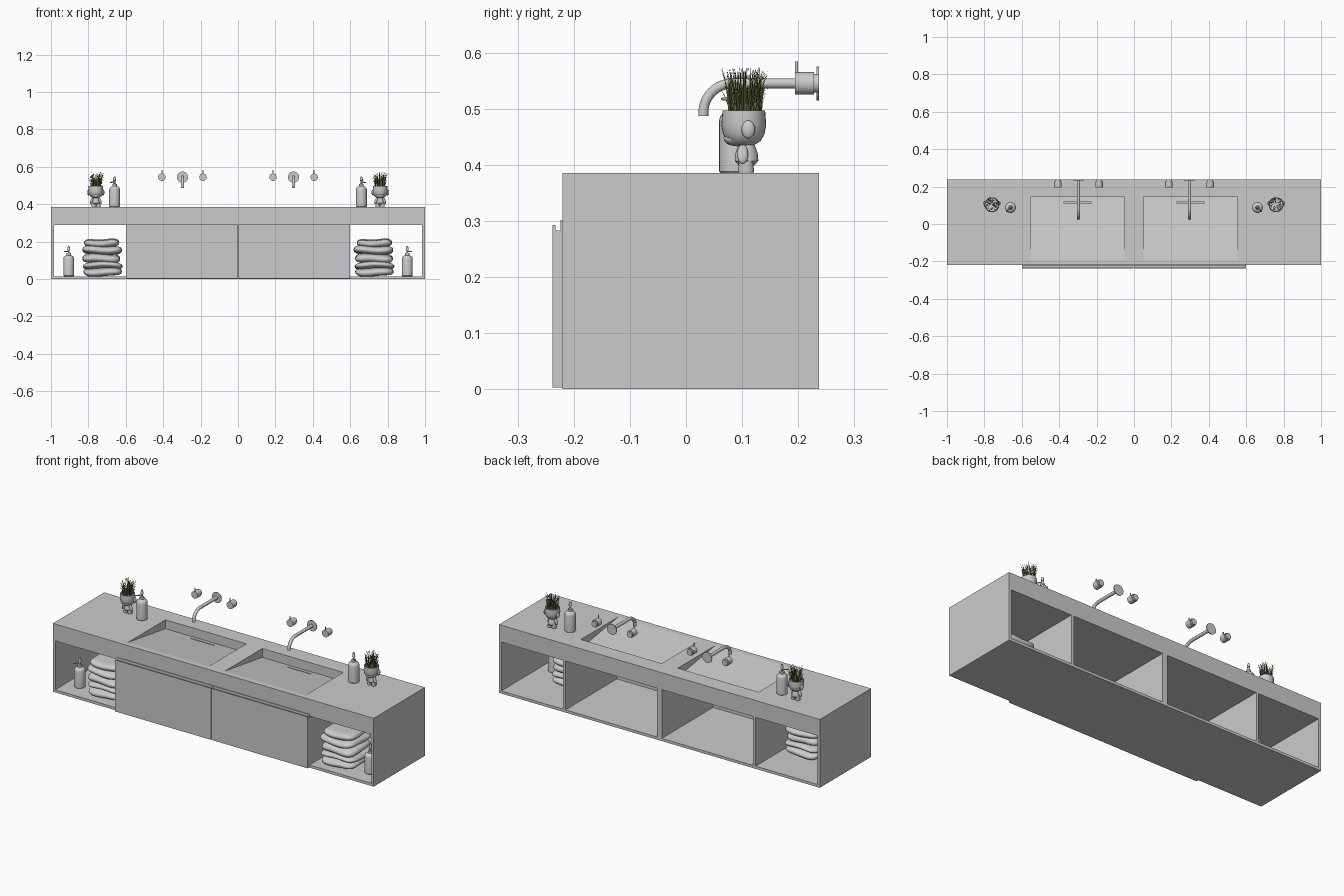
import bpy, bmesh, math, random
from mathutils import Vector, Matrix

if "Cube" in bpy.data.objects:
    bpy.data.objects.remove(bpy.data.objects["Cube"])

random.seed(4)


def finish(name, bm, smooth=True):
    bmesh.ops.recalc_face_normals(bm, faces=bm.faces)
    me = bpy.data.meshes.new(name)
    bm.to_mesh(me)
    bm.free()
    ob = bpy.data.objects.new(name, me)
    bpy.context.collection.objects.link(ob)
    bpy.ops.object.select_all(action='DESELECT')
    ob.select_set(True)
    bpy.context.view_layer.objects.active = ob
    if smooth:
        bpy.ops.object.shade_smooth_by_angle(angle=math.radians(38))
    return ob


def box(name, lo, hi):
    bm = bmesh.new()
    bmesh.ops.create_cube(bm, size=1)
    for v in bm.verts:
        v.co = Vector([lo[i] + (v.co[i] + 0.5) * (hi[i] - lo[i]) for i in range(3)])
    return finish(name, bm, False)


def prism(name, prof, x0, x1):
    """Extrude a (y, z) profile along x."""
    bm = bmesh.new()
    f = bm.faces.new([bm.verts.new((x0, y, z)) for y, z in prof])
    r = bmesh.ops.extrude_face_region(bm, geom=[f])
    bmesh.ops.translate(bm, vec=(x1 - x0, 0, 0),
                        verts=[g for g in r['geom'] if isinstance(g, bmesh.types.BMVert)])
    return finish(name, bm, False)


def cyl(name, p0, p1, r0, r1=None, seg=24):
    p0, p1 = Vector(p0), Vector(p1)
    d = p1 - p0
    m = Matrix.Translation((p0 + p1) / 2) @ d.to_track_quat('Z', 'Y').to_matrix().to_4x4()
    bm = bmesh.new()
    bmesh.ops.create_cone(bm, cap_ends=True, segments=seg, radius1=r0,
                          radius2=r0 if r1 is None else r1, depth=d.length, matrix=m)
    return finish(name, bm)


def ball(name, c, s, rot=0):
    bm = bmesh.new()
    m = Matrix.Translation(c) @ Matrix.Rotation(rot, 4, 'Y') @ Matrix.Diagonal((*s, 1))
    bmesh.ops.create_uvsphere(bm, u_segments=20, v_segments=12, radius=1, matrix=m)
    return finish(name, bm)


def lathe(name, prof, loc, ysc=1.0, seg=28):
    """Spin an (r, z) profile about z."""
    bm = bmesh.new()
    vs = [bm.verts.new((r, 0, z)) for r, z in prof]
    es = [bm.edges.new(p) for p in zip(vs, vs[1:])]
    bmesh.ops.spin(bm, geom=vs + es, axis=(0, 0, 1), cent=(0, 0, 0),
                   angle=math.tau, steps=seg)
    bmesh.ops.remove_doubles(bm, verts=bm.verts, dist=1e-5)
    for v in bm.verts:
        v.co = Vector((v.co.x, v.co.y * ysc, v.co.z)) + Vector(loc)
    return finish(name, bm)


def cut(ob, cutter):
    mod = ob.modifiers.new('cut', 'BOOLEAN')
    mod.operation, mod.solver, mod.object = 'DIFFERENCE', 'EXACT', cutter
    cutter.hide_render = True
    bpy.context.view_layer.objects.active = ob
    bpy.ops.object.modifier_apply(modifier=mod.name)
    bpy.data.objects.remove(cutter)


def dispenser(x, y, z, s):
    lathe('dispenser_bottle', [(0, 0), (.026, 0), (.029, .003), (.029, .093), (.027, .102),
                               (.020, .109), (.012, .112), (.012, .124), (.005, .125),
                               (.005, .140), (.008, .141), (.007, .150), (.004, .163), (0, .163)],
          (x, y, z))
    cyl('dispenser_nozzle', (x, y, z + .134), (x + s * .024, y - .024, z + .132), .0035, .0025, 12)


def towel(name, c, s, ph):
    """Soft rounded slab with a squarish outline and a gentle wave."""
    bm = bmesh.new()
    bmesh.ops.create_uvsphere(bm, u_segments=40, v_segments=20, radius=1)
    for v in bm.verts:
        x, y, z = v.co
        h = math.hypot(x, y)
        if h > 1e-5:
            q = (abs(x / h) ** 5 + abs(y / h) ** 5) ** .2
            k = h ** .4 / (q * h)
            x, y = x * k, y * k
        wave = .004 * math.sin(3 * x + ph) + .003 * math.cos(2.5 * y + 2 * ph)
        v.co = Vector(c) + Vector((x * s[0], y * s[1], z * s[2] + wave))
    return finish(name, bm)


def material(name, col):
    m = bpy.data.materials.new(name)
    m.diffuse_color = (*col, 1)
    m.use_nodes = True
    m.node_tree.nodes["Principled BSDF"].inputs["Base Color"].default_value = m.diffuse_color
    return m


GREENS = [material('grass_olive', (.22, .27, .06)), material('grass_dark', (.07, .10, .03)),
          material('grass_straw', (.33, .30, .12))]


def grass(c):
    bm = bmesh.new()
    for i in range(150):
        a, r = random.uniform(0, math.tau), .03 * math.sqrt(random.random())
        out = Vector((math.cos(a), math.sin(a), 0))
        base = Vector(c) + out * r
        h, lean = random.uniform(.045, .088), random.uniform(0, .018)
        t = random.uniform(0, math.pi)
        side = Vector((math.cos(t), math.sin(t), 0))
        rows = []
        for k, w in ((0, .0009), (.4, .0011), (.75, .0008), (1, .0002)):
            p = base + out * lean * k * k + Vector((0, 0, h * k))
            rows.append((bm.verts.new(p - side * w), bm.verts.new(p + side * w)))
        for (a0, b0), (a1, b1) in zip(rows, rows[1:]):
            bm.faces.new((a0, b0, b1, a1)).material_index = i % 3
    ob = finish('grass', bm, False)
    for m in GREENS:
        ob.data.materials.append(m)


def planter(x, y, z):
    # figure-shaped pot: open head, ears, body, limbs
    lathe('planter_head', [(0, .049), (.018, .050), (.030, .057), (.037, .070), (.040, .086),
                           (.038, .112), (.034, .112), (.035, .102), (0, .102)], (x, y - .002, z))
    ball('planter_muzzle', (x, y - .014, z + .062), (.025, .024, .014))
    lathe('planter_body', [(0, .014), (.014, .014), (.021, .022), (.020, .035), (.014, .052), (0, .054)],
          (x, y + .003, z))
    for s in (-1, 1):
        ball('planter_ear', (x + s * .039, y + .006, z + .078), (.007, .012, .016))
        ball('planter_arm', (x + s * .022, y - .004, z + .034), (.007, .010, .018), -s * .35)
        lathe('planter_leg', [(0, 0), (.011, 0), (.012, .004), (.010, .022), (0, .024)],
              (x + s * .0125, y + .002, z), 1.2, 20)
    grass((x, y, z + .101))


# Countertop with two ramped basins and drain slots
top = box('countertop', (-1, -.22, .29), (1, .237, .385))
for s in (-1, 1):
    x = s * .302
    cut(top, prism('basin_cutter', [(-.19, .385), (-.19, .42), (.145, .42), (.145, .335)],
                   x - .252, x + .252))
    cut(top, box('slot_cutter', (x - .075, .112, .315), (x + .075, .118, .37)))

# Carcass open at front and back
box('bottom_panel', (-1, -.22, 0), (1, .237, .015))
for s in (-1, 1):
    box('side_panel', (min(s, s * .985), -.22, .015), (max(s, s * .985), .237, .29))
    box('divider', (s * .5925 - .0075, -.22, .015), (s * .5925 + .0075, .237, .29))
box('centre_divider', (-.015, -.22, .015), (.015, .237, .29))

# Drawer fronts with a grooved finger pull
PULL = [(-.22, .003), (-.238, .003), (-.238, .293), (-.233, .293), (-.233, .283),
        (-.224, .283), (-.224, .302), (-.22, .302)]
prism('drawer_front_left', PULL, -.6, -.002)
prism('drawer_front_right', PULL, .002, .6)

for s in (-1, 1):
    # Wall spout
    x = s * .297
    cu = bpy.data.curves.new('spout', 'CURVE')
    cu.dimensions, cu.bevel_depth, cu.bevel_resolution, cu.use_fill_caps = '3D', .009, 5, True
    path = [(.236, .545)] + [(.083 - .052 * math.sin(a), .493 + .052 * math.cos(a))
                             for a in [i * math.pi / 28 for i in range(15)]] + [(.031, .487)]
    sp = cu.splines.new('POLY')
    sp.points.add(len(path) - 1)
    for p, (y, z) in zip(sp.points, path):
        p.co = (x, y, z, 1)
    sp.use_smooth = True
    bpy.context.collection.objects.link(bpy.data.objects.new('spout', cu))
    cyl('spout_flange', (x, .233, .545), (x, .237, .545), .03, seg=32)
    # Tap handles with upright pins
    for dx in (-.11, .11):
        cyl('tap_handle', (x + dx, .194, .545), (x + dx, .228, .545), .02, seg=32)
        cyl('tap_base', (x + dx, .228, .545), (x + dx, .237, .545), .0165, seg=32)
        cyl('tap_pin', (x + dx, .197, .55), (x + dx, .197, .584), .0028, seg=12)

    # Accessories on the counter and in the open shelf
    dispenser(s * .66, .088, .385, s)
    dispenser(s * .905, -.115, .015, s)
    planter(s * .76, .105, .385)
    z = .016
    for i, (w, h) in enumerate([(.103, .042), (.106, .034), (.101, .046), (.106, .042), (.094, .040)]):
        towel('folded_towel', (s * (.727 + random.uniform(-.004, .004)), -.075, z + h / 2),
              (w, w + .004, h / 2 + .002), i * 1.3)
        z += h - .002
